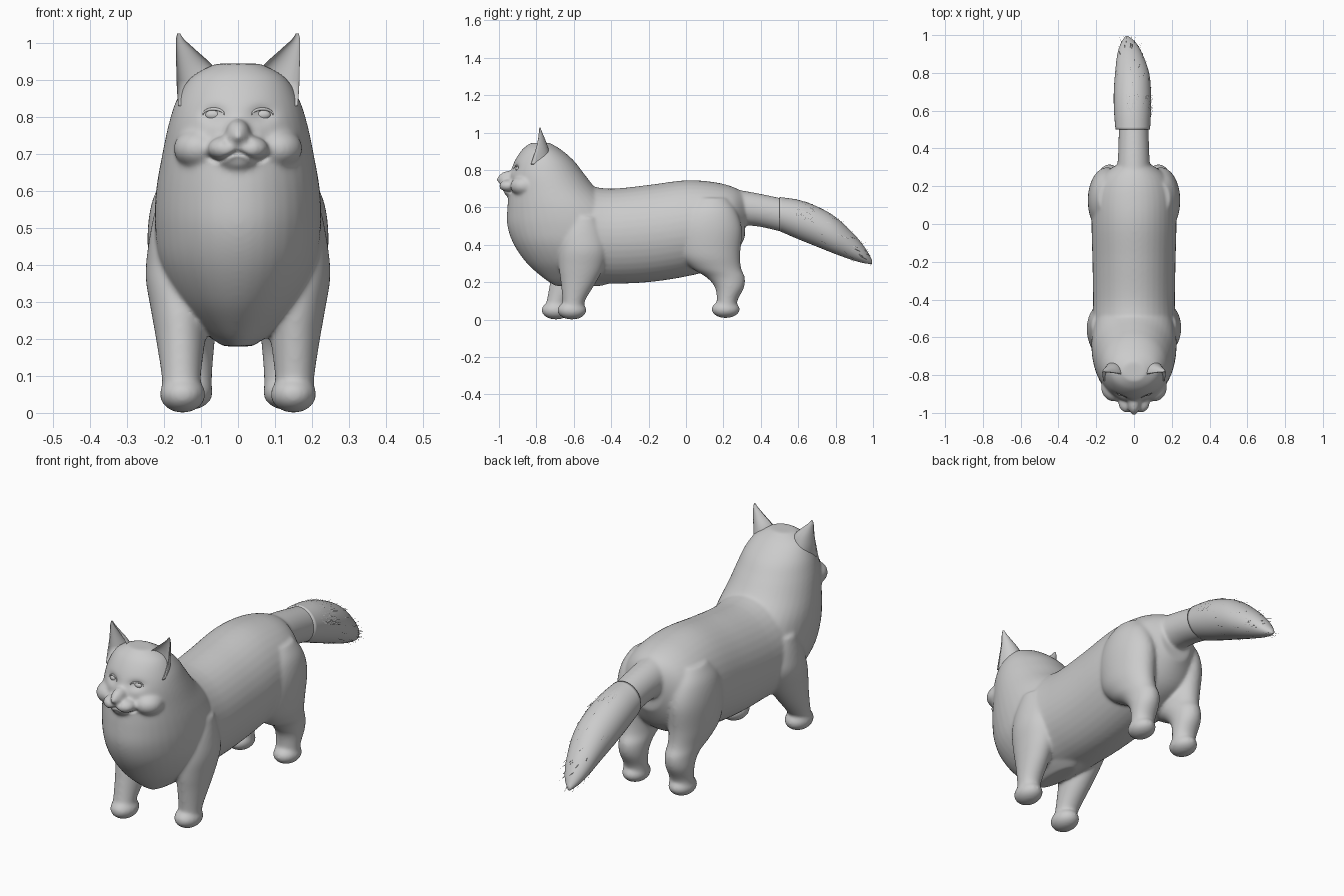
import bpy, bmesh, random
from math import sin, cos, pi, exp, sqrt
from mathutils import Vector, Matrix
from mathutils.bvhtree import BVHTree

if "Cube" in bpy.data.objects:
    bpy.data.objects.remove(bpy.data.objects["Cube"])

random.seed(4)


def refine(rows, n=5):
    """Catmull-Rom interpolation between rows of numbers."""
    out = []
    for i in range(len(rows) - 1):
        p = [rows[max(0, min(len(rows) - 1, i + k))] for k in (-1, 0, 1, 2)]
        for s in range(n):
            t = s / n
            out.append([0.5 * (2 * b + (c - a) * t + (2 * a - 5 * b + 4 * c - d) * t * t
                        + (3 * b - a - 3 * c + d) * t ** 3) for a, b, c, d in zip(*p)])
    return out + [list(rows[-1])]


def skin(bm, rings):
    """Closed tube through rings of points."""
    vs = [[bm.verts.new(p) for p in r] for r in rings]
    n = len(vs[0])
    for a, b in zip(vs, vs[1:]):
        for i in range(n):
            bm.faces.new((a[i], a[(i + 1) % n], b[(i + 1) % n], b[i]))
    bm.faces.new(vs[0][::-1])
    bm.faces.new(vs[-1])


def loft(bm, axis, rows, mirror=1, shear=0.0, n=40):
    """Elliptical sections: (position, x0, x1, other0, other1) stacked along y or z."""
    rings = []
    for t, x0, x1, o0, o1 in refine(rows):
        ring = []
        for k in range(n):
            a = 2 * pi * k / n
            x = mirror * ((x0 + x1) / 2 + (x1 - x0) / 2 * cos(a))
            o = (o0 + o1) / 2 + (o1 - o0) / 2 * sin(a)
            ring.append((x, o - shear * max(0, 0.4 - t) / 0.3, t) if axis == 'z' else (x, t, o))
        rings.append(ring)
    skin(bm, rings)


def ball(bm, c, r):
    bmesh.ops.create_uvsphere(bm, u_segments=32, v_segments=20, radius=1,
                              matrix=Matrix.Translation(c) @ Matrix.Diagonal((*r, 1)))


def finish(bm, name):
    bmesh.ops.recalc_face_normals(bm, faces=bm.faces)
    me = bpy.data.meshes.new(name)
    bm.to_mesh(me)
    bm.free()
    for p in me.polygons:
        p.use_smooth = True
    ob = bpy.data.objects.new(name, me)
    bpy.context.collection.objects.link(ob)
    return ob


bm = bmesh.new()
# head, neck and chest
chest = [(.18, .04, -.70, -.45), (.22, .095, -.76, -.35), (.30, .165, -.85, -.30),
         (.40, .21, -.92, -.30), (.50, .225, -.955, -.30), (.60, .222, -.955, -.37),
         (.70, .205, -.945, -.48), (.78, .188, -.94, -.545), (.85, .165, -.915, -.60),
         (.91, .125, -.875, -.67), (.945, .06, -.83, -.73)]
loft(bm, 'z', [(z, -w, w, a, b) for z, w, a, b in chest])
# torso
torso = [(-.80, .15, .33, .60), (-.60, .215, .21, .71), (-.40, .217, .193, .70),
         (-.20, .22, .20, .72), (0, .225, .23, .745), (.15, .22, .27, .735),
         (.25, .18, .33, .71), (.315, .09, .44, .675)]
loft(bm, 'y', [(y, -w, w, a, b) for y, w, a, b in torso])
# tail root
loft(bm, 'y', [(.18, -.09, .09, .52, .71), (.3, -.088, .085, .505, .69), (.4, -.083, .08, .495, .672),
               (.55, -.08, .075, .46, .64)])
# legs
front_leg = [(.55, .14, .225, -.60, -.48), (.46, .10, .242, -.66, -.44), (.37, .08, .25, -.68, -.42),
             (.28, .08, .236, -.68, -.44), (.20, .088, .222, -.67, -.48),
             (.10, .10, .207, -.66, -.54), (.04, .10, .205, -.66, -.55)]
hind_leg = [(.65, .08, .19, .05, .22), (.58, .06, .23, -.01, .27), (.48, .04, .245, -.05, .30),
            (.35, .045, .235, -.035, .29), (.275, .055, .215, .03, .295), (.225, .06, .20, .11, .315),
            (.17, .065, .195, .155, .31), (.10, .07, .187, .165, .275), (.04, .07, .187, .16, .27)]
for s in (1, -1):
    shift = 0 if s > 0 else .085
    loft(bm, 'z', front_leg, s, shift)
    ball(bm, (s * .15, -.61 - shift, .05), (.062, .078, .05))
    loft(bm, 'z', hind_leg, s)
    ball(bm, (s * .13, .212, .055), (.062, .076, .047))
    # cheeks and whisker pads
    ball(bm, (s * .105, -.865, .715), (.07, .075, .055))
    ball(bm, (s * .033, -.95, .715), (.05, .05, .034))
# nose bridge and chin
ball(bm, (0, -.945, .755), (.034, .06, .04))
ball(bm, (0, -.93, .685), (.055, .045, .032))
blank = finish(bm, "blank")

# fuse everything into one smooth skin
m = blank.modifiers.new("fuse", 'REMESH')
m.mode = 'VOXEL'
m.voxel_size = .0065
m = blank.modifiers.new("soften", 'SMOOTH')
m.factor = .5
m.iterations = 22
dg = bpy.context.evaluated_depsgraph_get()
bm = bmesh.new()
bm.from_mesh(bpy.data.meshes.new_from_object(blank.evaluated_get(dg)))
bpy.data.objects.remove(blank)

# press eye sockets, nostril sides and the mouth crease into the face
for v in bm.verts:
    x, y, z = v.co
    if y < -.84 and z > .6:
        ax = abs(x)
        v.co.y += .015 * exp(-((ax - .066) / .034) ** 2 - ((z - .808) / .022) ** 2)
        v.co.y += .006 * exp(-((ax - .03) / .01) ** 2 - ((z - .735) / .012) ** 2)
        v.co.y -= .010 * exp(-(ax / .022) ** 2 - ((z - .745) / .016) ** 2)
        line = .693 + .011 * cos(pi * x / .055)
        fade = 1 / (1 + exp((ax - .08) / .004))
        v.co.y += .010 * fade * exp(-((z - line) / .006) ** 2)
tree = BVHTree.FromBMesh(bm)
finish(bm, "body")


def face_y(x, z):
    hit = tree.ray_cast(Vector((x, -2, z)), Vector((0, 1, 0)))[0]
    return hit.y if hit else -.9


for s, side in ((1, "right"), (-1, "left")):
    # eyeball and upper lid
    bm = bmesh.new()
    ball(bm, (s * .066, face_y(s * .066, .806) + .006, .806), (.022, .012, .014))
    finish(bm, side + "_eye")
    bm = bmesh.new()
    rings = []
    for i in range(17):
        a = pi * i / 16
        x, z = s * .066 + .029 * cos(a), .806 + .016 * sin(a)
        c, r = Vector((x, face_y(x, z), z)), .001 + .0035 * sin(a)
        out = Vector((cos(a), 0, sin(a)))
        rings.append([c + r * (out * cos(b) + Vector((0, sin(b), 0)))
                      for b in [2 * pi * k / 10 for k in range(10)]])
    skin(bm, rings)
    finish(bm, side + "_eyelid")

    # ear: hollow crescent sections (z, inner x, outer x, rim y, back y)
    bm = bmesh.new()
    rings = []
    for z, x0, x1, rim, back in refine([(.83, .045, .162, -.83, -.72), (.89, .05, .166, -.81, -.73),
                                        (.935, .065, .167, -.797, -.742), (.98, .112, .168, -.789, -.76),
                                        (1.01, .145, .168, -.786, -.772), (1.027, .157, .164, -.784, -.779)]):
        ring = []
        deep = .6 * min(1, (z - .83) / .06)
        for k in range(32):
            a = 2 * pi * k / 32
            d = (back - rim) * sin(a) if a <= pi else -(back - rim) * sin(a) * deep
            ring.append((s * ((x0 + x1) / 2 + (x1 - x0) / 2 * cos(a)), rim + d, z))
        rings.append(ring)
    skin(bm, rings)
    finish(bm, side + "_ear")

# bushy tail end
tuft = [(.50, -.098, .085, .473, .655), (.60, -.106, .09, .43, .64), (.70, -.107, .09, .39, .605),
        (.80, -.10, .08, .35, .548), (.90, -.088, .045, .315, .455), (.96, -.068, .01, .30, .38),
        (.995, -.045, -.03, .298, .318)]
bm = bmesh.new()
loft(bm, 'y', tuft)
finish(bm, "tail_tuft")

# stray hairs on the tuft
bm = bmesh.new()
rows = refine(tuft, 20)
for i in range(170):
    band = i < 110
    t, x0, x1, z0, z1 = rows[random.randint(12, 32) if band else random.randint(35, 108)]
    a = random.uniform(.1, pi * .6) if band else random.uniform(0, 2 * pi)
    n = Vector((cos(a), 0, sin(a)))
    p = Vector(((x0 + x1) / 2 + (x1 - x0) / 2 * n.x, t, (z0 + z1) / 2 + (z1 - z0) / 2 * n.z))
    w = n.cross(Vector((0, 1, 0))) * .0015
    tip = p + n * random.uniform(.004, .012) + Vector((random.uniform(-.01, .01), .035, -.015))
    tip.y = min(tip.y, 1)
    bm.faces.new([bm.verts.new(q) for q in (p - w, p + w, tip)])
finish(bm, "tail_hairs")
